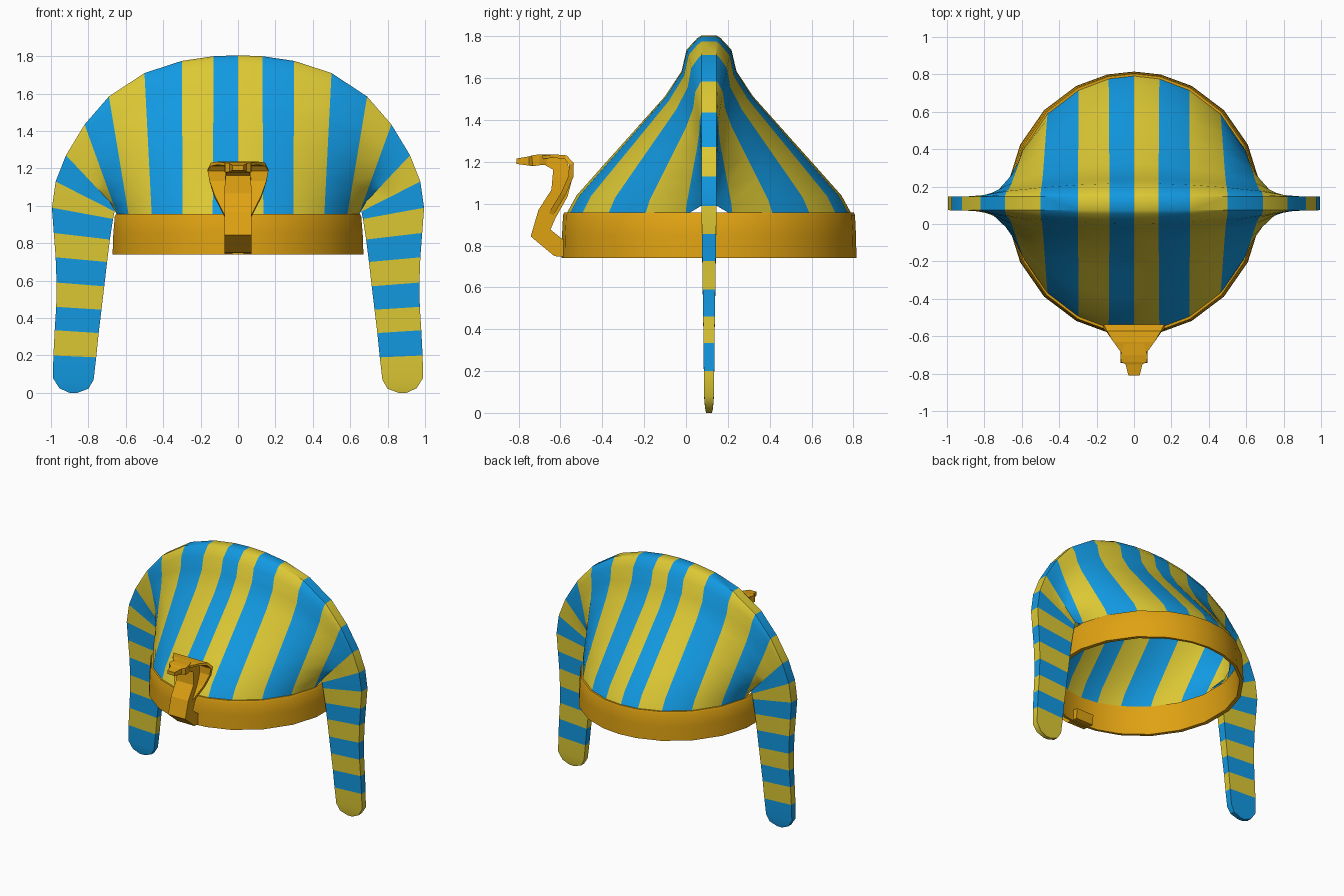
import bpy, bmesh, math
from mathutils import Vector

if "Cube" in bpy.data.objects:
    bpy.data.objects.remove(bpy.data.objects["Cube"])

CY = 0.11  # centre line of the cap in y


def material(name, rgb):
    m = bpy.data.materials.new(name)
    m.diffuse_color = (*rgb, 1)
    m.use_nodes = True
    m.node_tree.nodes["Principled BSDF"].inputs["Base Color"].default_value = m.diffuse_color
    return m


BLUE = material("blue", (0.006, 0.32, 0.76))
YELLOW = material("yellow", (0.72, 0.58, 0.034))
GOLD = material("gold", (0.74, 0.36, 0.006))


def finish(bm, name, mats, angle=None):
    bmesh.ops.remove_doubles(bm, verts=bm.verts, dist=0.0005)
    bmesh.ops.recalc_face_normals(bm, faces=bm.faces)
    me = bpy.data.meshes.new(name)
    bm.to_mesh(me)
    bm.free()
    ob = bpy.data.objects.new(name, me)
    bpy.context.collection.objects.link(ob)
    for m in mats:
        me.materials.append(m)
    if angle:
        bpy.ops.object.select_all(action='DESELECT')
        ob.select_set(True)
        bpy.context.view_layer.objects.active = ob
        bpy.ops.object.shade_smooth_by_angle(angle=math.radians(angle))
    return ob


# Striped cloth: one column per stripe edge, from front rim over the ridge to back rim
ANGLES = [0, 12, 27, 45, 63.5, 80.5]
RIDGE = [(0, 1.805), (.13, 1.80), (.30, 1.775), (.50, 1.71), (.69, 1.585), (.82, 1.435)]
PROFILE = [(1, 0), (.92, .11), (.72, .28), (.53, .44), (.27, .66),
           (.147, .8), (.11, .92), (.03, .985), (0, 1)]  # (depth, height)
# hanging flaps: outer x, outer z, inner x, inner z, half thickness
FLAP = [(.92, 1.27, .655, .99, .037), (.975, 1.13, .66, .97, .037), (.995, .99, .668, .93, .036),
        (.985, .855, .685, .82, .034), (.975, .725, .70, .70, .032), (.97, .59, .715, .57, .030),
        (.972, .46, .73, .445, .028), (.98, .335, .745, .32, .026), (.987, .20, .758, .19, .025),
        (.99, .08, .772, .07, .023), (.955, .025, .80, .022, .019), (.90, 0, .86, 0, .014)]


def column(k, side):
    front = []
    for df, h in PROFILE:
        if k < len(ANGLES):
            a = math.radians(ANGLES[k])
            bx, bd, bz = .652 * math.sin(a), .685 * math.cos(a), .945
            (rx, rz), t = RIDGE[k], .036
        else:
            rx, rz, bx, bz, t = FLAP[k - len(ANGLES)]
            bd = t
        front.append((side * (bx + (rx - bx) * h), t + (bd - t) * df, bz + (rz - bz) * h))
    return ([Vector((x, CY - d, z)) for x, d, z in front]
            + [Vector((x, CY + d, z)) for x, d, z in reversed(front)])


bm = bmesh.new()
total = len(ANGLES) + len(FLAP)
for side in (1, -1):
    cols = [[bm.verts.new(p) for p in column(k, side)] for k in range(total)]
    n = len(cols[0])
    for k in range(total - 1):
        stripe = min(k, 14) + (side < 0)
        a, b = cols[k], cols[k + 1]
        # flaps are closed along their inner edge, the cap is open below
        for j in range(n if k >= len(ANGLES) else n - 1):
            i = (j + 1) % n
            f = bm.faces.new((a[j], b[j], b[i], a[i]))
            f.material_index = stripe % 2
    f = bm.faces.new(cols[-1])
    f.material_index = (14 + (side < 0)) % 2
finish(bm, "striped_cloth", [YELLOW, BLUE], 35)

# Brow band
bm = bmesh.new()
half = ANGLES + [180 - a for a in reversed(ANGLES)]
turn = half[:-1] + [360 - a for a in reversed(half[1:])]
SECTION = [(0, .74), (-.004, .85), (-.012, .945), (-.02, .957), (-.04, .957), (-.03, .74)]
rings = []
for deg in turn:
    a = math.radians(deg)
    rings.append([bm.verts.new(((.68 + o) * math.sin(a), CY + (.705 + o * .6) * math.cos(a), z))
                  for o, z in SECTION])
for i, r in enumerate(rings):
    s = rings[(i + 1) % len(rings)]
    for j in range(len(SECTION)):
        m = (j + 1) % len(SECTION)
        bm.faces.new((r[j], r[m], s[m], s[j]))
finish(bm, "brow_band", [GOLD], 35)


# Snake ornament: rectangular sections (y, z, half width, half thickness) along a path
def strip(name, path):
    bm = bmesh.new()
    pts = [Vector((0, p[0], p[1])) for p in path]
    rings = []
    for i, (y, z, w, t) in enumerate(path):
        d = (pts[min(i + 1, len(pts) - 1)] - pts[max(i - 1, 0)]).normalized()
        nrm = Vector((0, -d.z, d.y)) * t
        rings.append([bm.verts.new(pts[i] + Vector((sx * w, 0, 0)) + nrm * sn)
                      for sx, sn in ((-1, -1), (1, -1), (1, 1), (-1, 1))])
    for a, b in zip(rings, rings[1:]):
        for j in range(4):
            m = (j + 1) % 4
            bm.faces.new((a[j], a[m], b[m], b[j]))
    bm.faces.new(rings[0])
    bm.faces.new(rings[-1])
    return finish(bm, name, [GOLD])


strip("snake_body", [(-.53, .78, .073, .038), (-.61, .79, .073, .045), (-.695, .86, .073, .05),
                     (-.665, .95, .073, .045), (-.605, 1.05, .073, .042), (-.59, 1.125, .07, .048),
                     (-.605, 1.19, .065, .04), (-.665, 1.208, .06, .026)])
strip("snake_head", [(-.64, 1.21, .05, .026), (-.70, 1.21, .072, .026), (-.735, 1.205, .07, .026),
                     (-.75, 1.204, .045, .022), (-.81, 1.203, .03, .013)])
strip("snake_hood", [(-.645, .95, .074, .012), (-.585, 1.05, .125, .012), (-.55, 1.13, .152, .012),
                     (-.548, 1.19, .163, .012), (-.575, 1.222, .145, .010),
                     (-.63, 1.228, .11, .008), (-.685, 1.222, .07, .008)])
